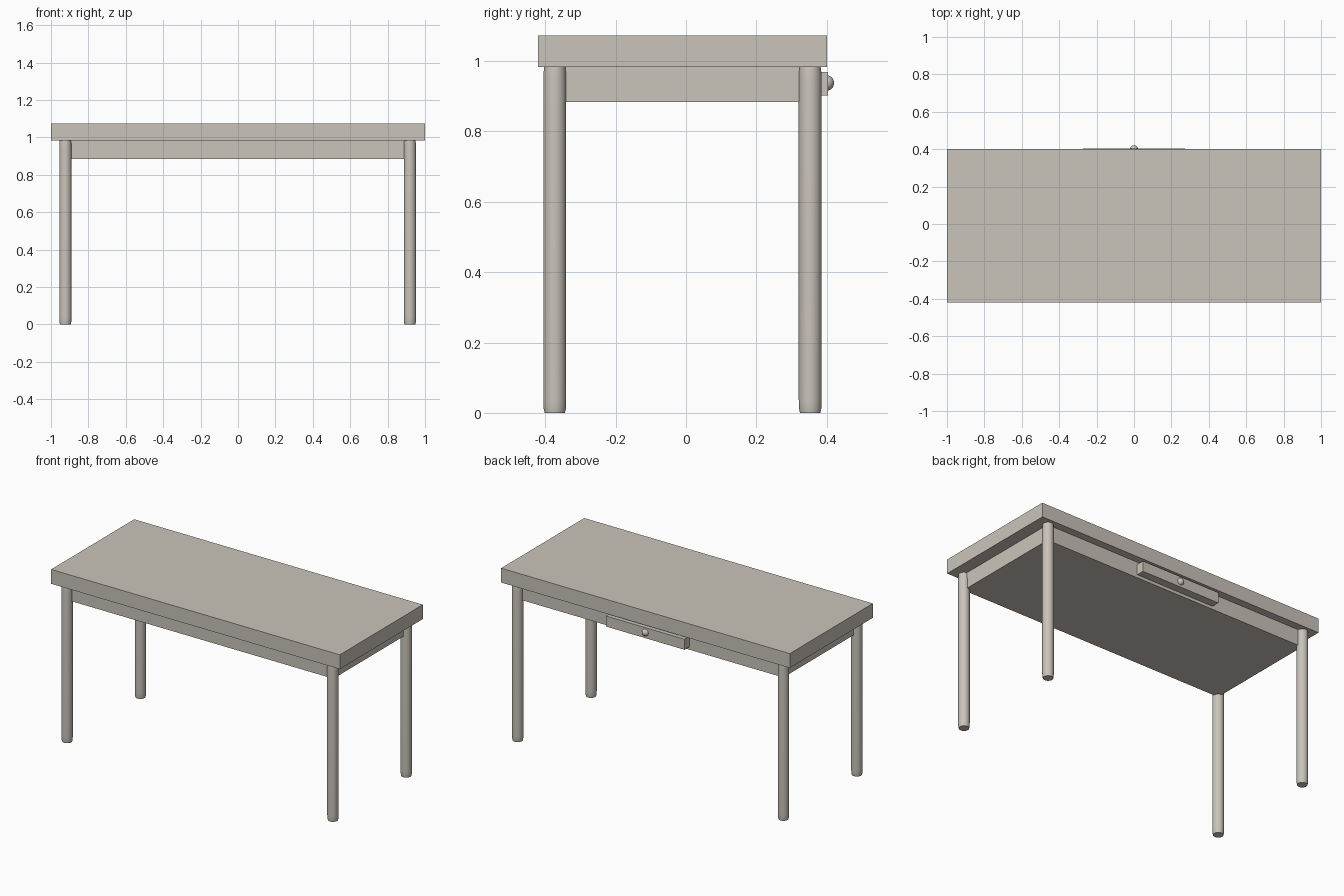
import bpy, bmesh, math

if "Cube" in bpy.data.objects:
    bpy.data.objects.remove(bpy.data.objects["Cube"])

mat = bpy.data.materials.new("warm grey")
mat.diffuse_color = (0.59, 0.55, 0.49, 1)
mat.use_nodes = True
mat.node_tree.nodes["Principled BSDF"].inputs["Base Color"].default_value = mat.diffuse_color


def finish(name, bm, smooth=False):
    bmesh.ops.recalc_face_normals(bm, faces=bm.faces)
    me = bpy.data.meshes.new(name)
    bm.to_mesh(me)
    bm.free()
    me.materials.append(mat)
    ob = bpy.data.objects.new(name, me)
    bpy.context.collection.objects.link(ob)
    if smooth:
        bpy.ops.object.select_all(action='DESELECT')
        ob.select_set(True)
        bpy.context.view_layer.objects.active = ob
        bpy.ops.object.shade_smooth_by_angle(angle=math.radians(40))
    return ob


def box(name, lo, hi):
    bm = bmesh.new()
    bmesh.ops.create_cube(bm, size=1)
    for v in bm.verts:
        v.co = [(a + b) / 2 + c * (b - a) for a, b, c in zip(lo, hi, v.co)]
    return finish(name, bm)


def leg(name, x, y, profile, sides=32):
    bm = bmesh.new()
    rings = [[bm.verts.new((x + r * math.cos(2 * math.pi * i / sides),
                            y + r * math.sin(2 * math.pi * i / sides), z))
              for i in range(sides)] for r, z in profile]
    for a, b in zip(rings, rings[1:]):
        for i in range(sides):
            j = (i + 1) % sides
            bm.faces.new((a[i], a[j], b[j], b[i]))
    bm.faces.new(rings[0])
    bm.faces.new(rings[-1])
    return finish(name, bm, True)


# table top and the solid apron beneath it
box("table_top", (-1, -0.421, 0.983), (1, 0.401, 1.073))
box("apron", (-0.922, -0.373, 0.884), (0.922, 0.353, 0.983))

# round legs, slightly narrowed at both ends
profile = [(0.029, 0), (0.0315, 0.012), (0.0325, 0.037),
           (0.0325, 0.946), (0.0315, 0.971), (0.030, 0.983)]
for side, x in (("left", -0.923), ("right", 0.919)):
    for end, y in (("front", -0.373), ("back", 0.353)):
        leg(f"{end}_{side}_leg", x, y, profile)

# drawer front with round knob on the back side
box("drawer", (-0.273, 0.34, 0.903), (0.273, 0.403, 0.969))
bm = bmesh.new()
bmesh.ops.create_uvsphere(bm, u_segments=24, v_segments=16, radius=0.022)
bmesh.ops.translate(bm, verts=bm.verts, vec=(0, 0.399, 0.938))
finish("drawer_knob", bm, True)
